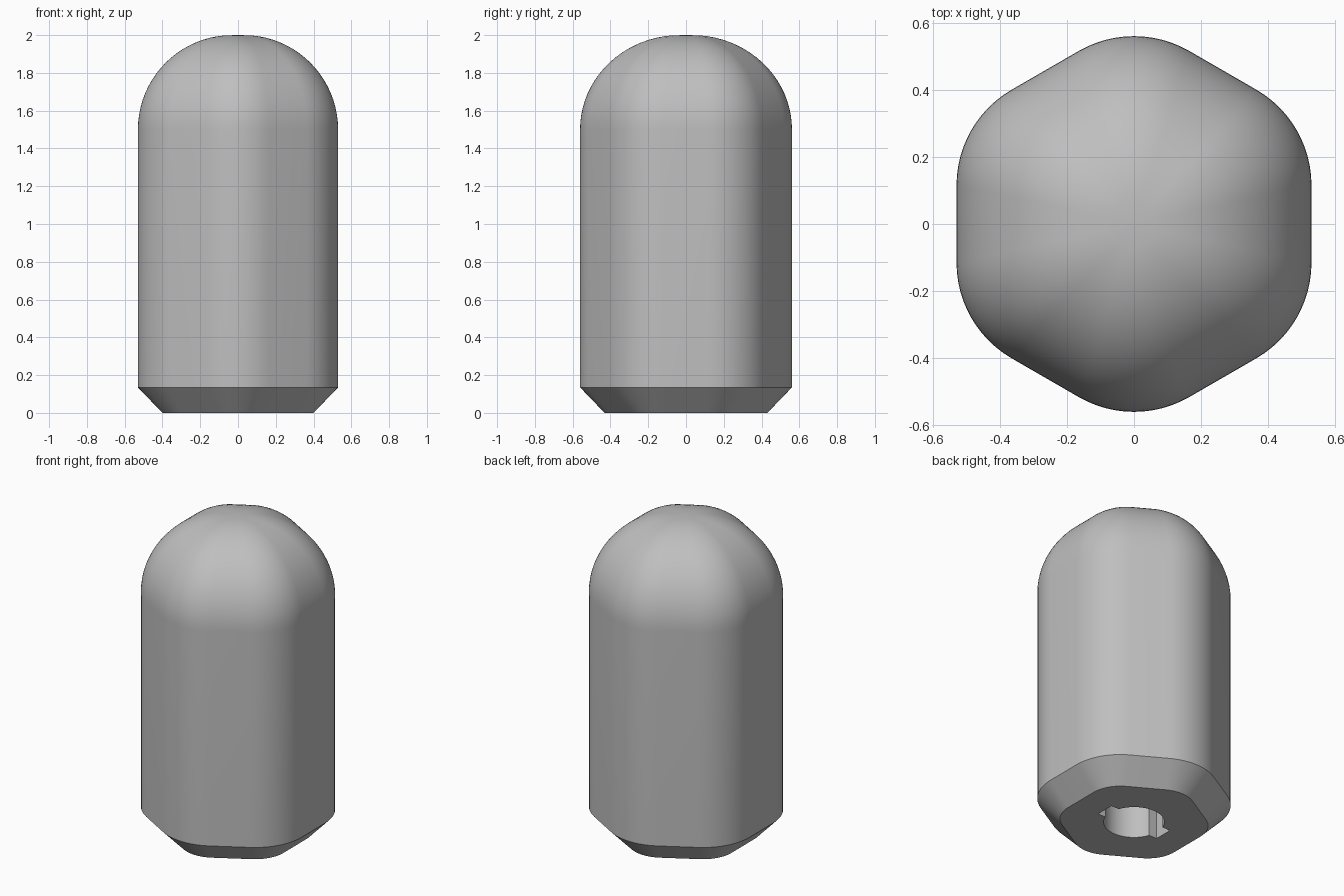
import bpy, bmesh, math
from mathutils import Vector

if "Cube" in bpy.data.objects:
    bpy.data.objects.remove(bpy.data.objects["Cube"])

CORE = 0.20      # flat-to-centre distance of the hexagon that carries the corner radius
RADIUS = 0.33    # corner radius of the grip


def rounded_hex(radius, scale=1.0, steps=12):
    """Hexagon with flats on +-x and rounded corners."""
    pts = []
    for k in range(6):
        mid = math.radians(30 + 60 * k)
        reach = CORE / math.cos(math.radians(30))
        for i in range(steps + 1):
            a = mid + math.radians(-30 + 60 * i / steps)
            pts.append((scale * (reach * math.cos(mid) + radius * math.cos(a)),
                        scale * (reach * math.sin(mid) + radius * math.sin(a))))
    return pts


def keyed_bore(r=0.175, reach=0.22, half=0.06, steps=24):
    """Round hole with a square notch on each side."""
    pts = []
    start = math.asin(half / r)
    for s in (1, -1):
        pts += [(s * reach, -s * half), (s * reach, s * half)]
        for i in range(steps + 1):
            a = start + (math.pi - 2 * start) * i / steps
            pts.append((s * r * math.cos(a), s * r * math.sin(a)))
    return pts


bm = bmesh.new()


def ring(pts, z):
    return [bm.verts.new((x, y, z)) for x, y in pts]


def bridge(a, b):
    n = len(a)
    for i in range(n):
        bm.faces.new((a[i], a[(i + 1) % n], b[(i + 1) % n], b[i]))


# Chamfered foot, straight grip and domed top
rings = [ring(rounded_hex(RADIUS - 0.13), 0), ring(rounded_hex(RADIUS), 0.135)]
for i in range(20):
    t = math.pi / 2 * i / 20
    scale = (0.03 + 0.5 * math.cos(t)) / 0.53
    rings.append(ring(rounded_hex(RADIUS, scale), 1.5 + 0.5 * math.sin(t)))
for low, high in zip(rings, rings[1:]):
    bridge(low, high)
tip = bm.verts.new((0, 0, 2))
top = rings[-1]
for i in range(len(top)):
    bm.faces.new((top[i], top[(i + 1) % len(top)], tip))

# Notched bore in the underside
mouth, end = ring(keyed_bore(), 0), ring(keyed_bore(), 0.8)
bridge(mouth, end)
bm.faces.new(end)

# Flat underside around the bore
bm.edges.ensure_lookup_table()
rim = [e for e in bm.edges if all(abs(v.co.z) < 1e-6 for v in e.verts)]
bmesh.ops.triangle_fill(bm, edges=rim, use_beauty=True, normal=Vector((0, 0, -1)))
bmesh.ops.recalc_face_normals(bm, faces=bm.faces)

mesh = bpy.data.meshes.new("grip_handle")
bm.to_mesh(mesh)
bm.free()
handle = bpy.data.objects.new("grip_handle", mesh)
bpy.context.collection.objects.link(handle)

# Plain grey finish
grey = bpy.data.materials.new("plain_grey")
grey.diffuse_color = (0.52, 0.52, 0.52, 1)
grey.use_nodes = True
grey.node_tree.nodes["Principled BSDF"].inputs["Base Color"].default_value = grey.diffuse_color
mesh.materials.append(grey)

bpy.context.view_layer.objects.active = handle
handle.select_set(True)
bpy.ops.object.shade_smooth_by_angle(angle=math.radians(30))
